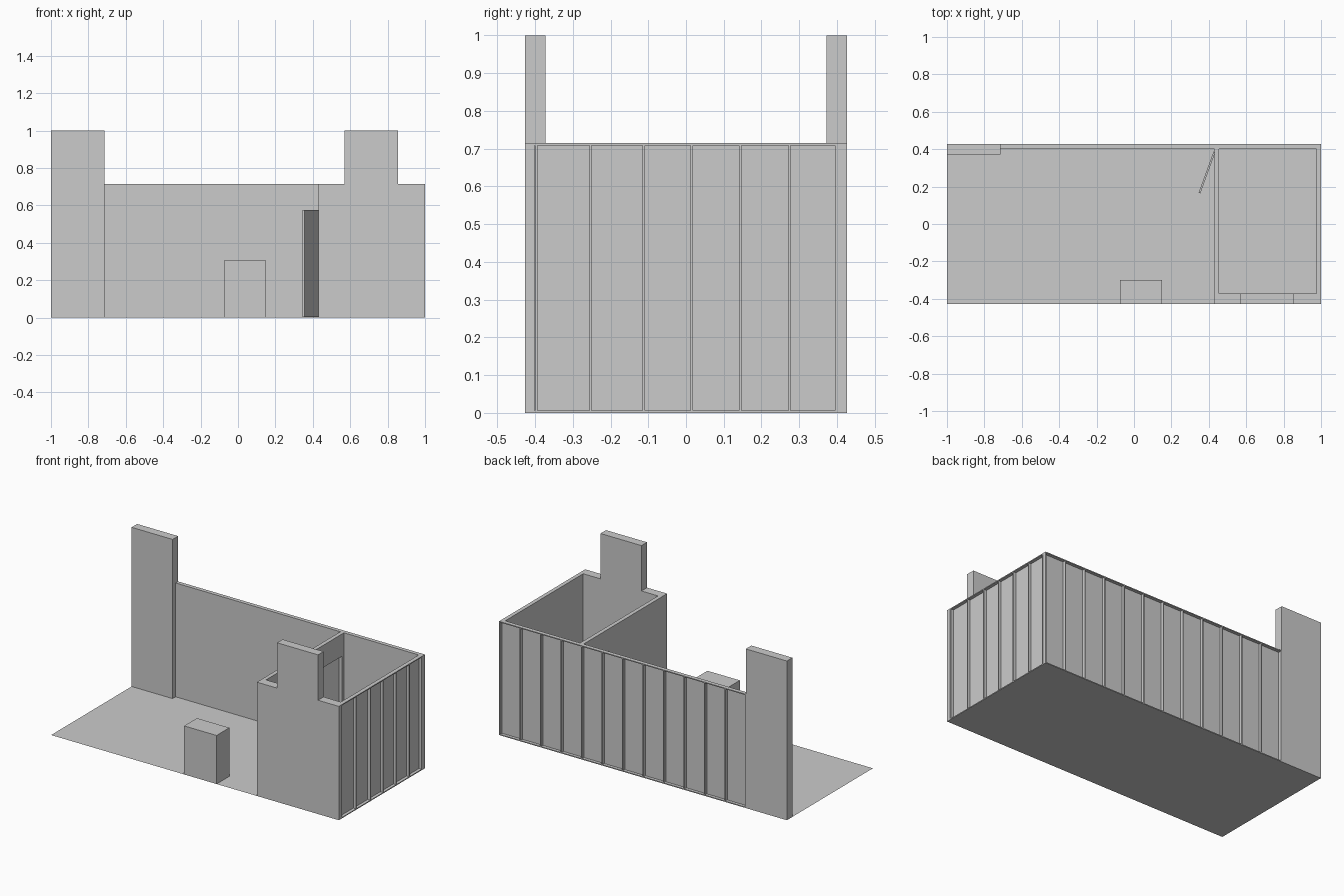
import bpy
import bmesh
from math import atan2, hypot
from mathutils import Matrix, Vector

if "Cube" in bpy.data.objects:
    bpy.data.objects.remove(bpy.data.objects["Cube"])


def boxes(name, spans):
    """One object made of boxes, each given as (x0, x1, y0, y1, z0, z1)."""
    bm = bmesh.new()
    for x0, x1, y0, y1, z0, z1 in spans:
        m = Matrix.Translation(((x0 + x1) / 2, (y0 + y1) / 2, (z0 + z1) / 2))
        m = m @ Matrix.Diagonal((x1 - x0, y1 - y0, z1 - z0, 1))
        bmesh.ops.create_cube(bm, size=1, matrix=m)
    me = bpy.data.meshes.new(name)
    bm.to_mesh(me)
    bm.free()
    ob = bpy.data.objects.new(name, me)
    bpy.context.collection.objects.link(ob)
    return ob


X, Y0, Y1 = 1.0, -0.427, 0.427   # footprint
H = 0.715                        # wall height
T = 0.025                        # wall thickness
S = 0.006                        # sheet, stud and plate thickness
PW, PT = 0.285, 0.055            # pillar width and thickness
XP = 0.43                        # left face of the partition
YB = Y1 - T                      # inner face of the back wall

# Floor: a single flat sheet
bpy.ops.mesh.primitive_plane_add(size=1)
floor = bpy.context.object
floor.name = "floor"
floor.data.transform(Matrix.Diagonal((2 * X, Y1 - Y0, 1, 1)))

# Back wall: inner sheet with studs and plates exposed on the outside
xl = -X + PW
boxes("back_wall_sheet", [(xl, X, YB, YB + S, 0, H)])
step = (X - S - xl) / 12
boxes("back_wall_studs", [(xl + i * step, xl + i * step + S, YB + S, Y1, S, H - S)
                          for i in range(13)])
boxes("back_wall_plates", [(xl, X, YB + S, Y1, z, z + S) for z in (0, H - S)])

# Right wall: same framing
ya = Y0 + T
boxes("right_wall_sheet", [(X - T, X - T + S, ya, YB, 0, H)])
boxes("right_wall_studs", [(X - T + S, X, y - S / 2, y + S / 2, S, H - S)
                           for y in (-0.397, -0.253, -0.112, 0.0155, 0.1435, 0.2745, 0.398)])
boxes("right_wall_plates", [(X - T + S, X, ya, YB, z, z + S) for z in (0, H - S)])

# Front wall of the room, either side of the pillar
fx0, fx1 = 0.57, 0.57 + PW
boxes("front_wall", [(XP, fx0, Y0, Y0 + PT, 0, H), (fx1, X - T, Y0, Y0 + PT, 0, H),
                     (X - T, X, Y0, ya, 0, H)])

# Partition with a doorway
d0, d1, dh = 0.15, 0.385, 0.575
boxes("partition_wall", [(XP, XP + T, Y0 + PT, d0, 0, H), (XP, XP + T, d1, YB, 0, H),
                         (XP, XP + T, d0, d1, dh, H)])

# Door swung open
hinge, tip = Vector((XP, d1, 0)), Vector((0.35, 0.165, 0))
d = tip - hinge
door = boxes("door", [(0, hypot(d.x, d.y), -0.005, 0.005, 0.003, dh)])
door.location = hinge
door.rotation_euler.z = atan2(d.y, d.x)

# Tall pillars and the counter
boxes("back_pillar", [(-X, xl, Y1 - PT, Y1, 0, 1)])
boxes("front_pillar", [(fx0, fx1, Y0, Y0 + PT, 0, 1)])
boxes("counter", [(-0.075, 0.15, Y0, -0.30, 0, 0.305)])
